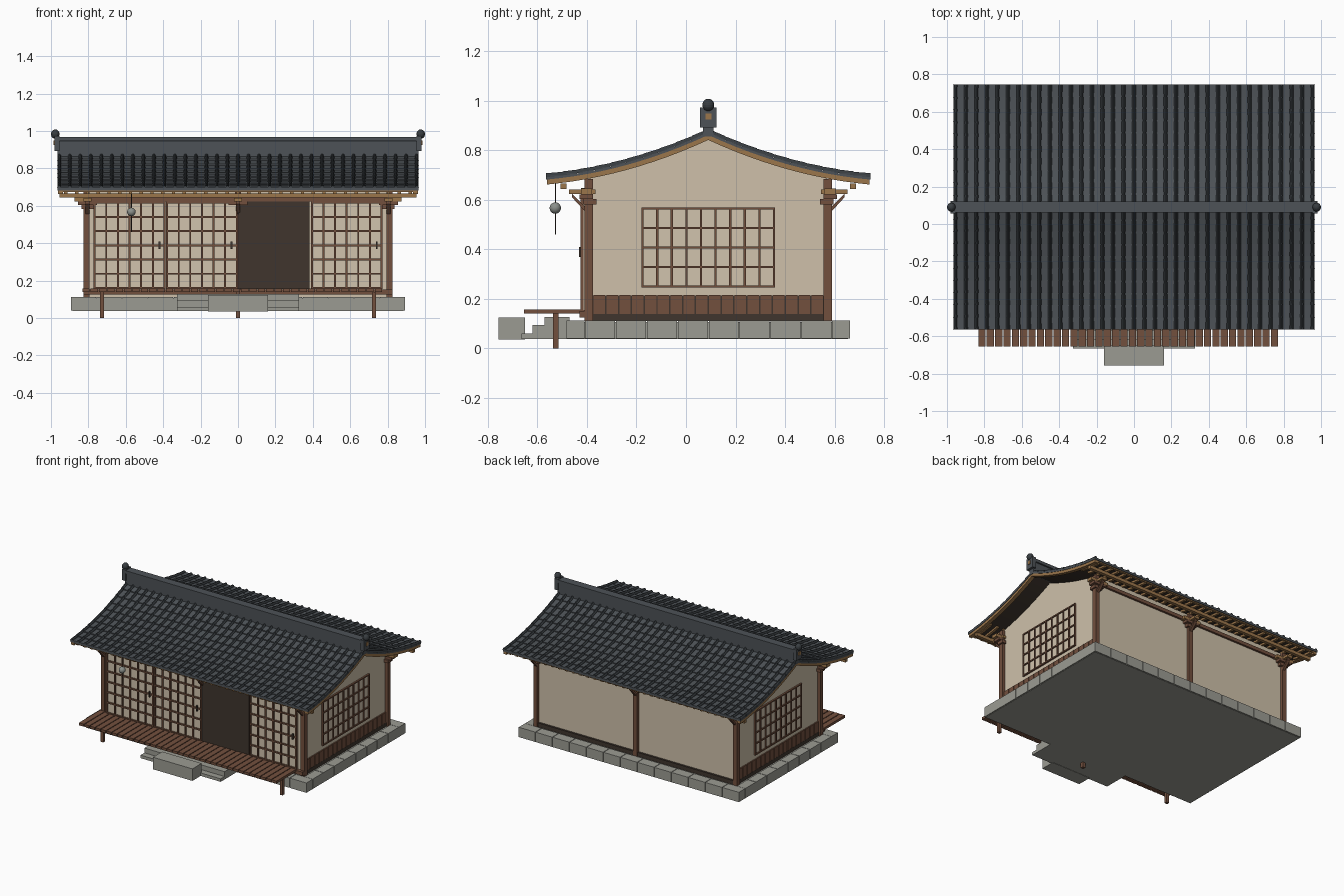
import bpy, bmesh, math
from mathutils import Matrix

if "Cube" in bpy.data.objects:
    bpy.data.objects.remove(bpy.data.objects["Cube"])

def material(name, rgb):
    m = bpy.data.materials.new(name)
    m.diffuse_color = (*rgb, 1)
    m.use_nodes = True
    m.node_tree.nodes["Principled BSDF"].inputs["Base Color"].default_value = m.diffuse_color
    return m

SLATE = material("slate tile", (0.075, 0.085, 0.095))
DARKSLATE = material("dark slate", (0.04, 0.047, 0.053))
PLASTER = material("plaster", (0.62, 0.53, 0.40))
PAPER = material("paper", (0.64, 0.55, 0.42))
WOOD = material("brown wood", (0.17, 0.08, 0.048))
LIGHTWOOD = material("light wood", (0.33, 0.18, 0.07))
DARKWOOD = material("dark wood", (0.05, 0.036, 0.027))
STONE = material("stone", (0.33, 0.33, 0.29))
METAL = material("metal", (0.26, 0.28, 0.26))

YC = 0.09          # ridge line
HALF = 0.655       # ridge to eave
RX = 0.965         # roof half length

def finish(name, bm, mat):
    bmesh.ops.recalc_face_normals(bm, faces=bm.faces)
    me = bpy.data.meshes.new(name)
    bm.to_mesh(me)
    bm.free()
    me.materials.append(mat)
    ob = bpy.data.objects.new(name, me)
    bpy.context.collection.objects.link(ob)
    return ob

def boxes(name, mat, items):
    bm = bmesh.new()
    for x0, x1, y0, y1, z0, z1 in items:
        m = Matrix.Translation(((x0+x1)/2, (y0+y1)/2, (z0+z1)/2)) @ Matrix.Diagonal((x1-x0, y1-y0, z1-z0, 1))
        bmesh.ops.create_cube(bm, size=1, matrix=m)
    return finish(name, bm, mat)

def prisms(name, mat, outline, spans):
    """Extrude a closed (y, z) outline along x for every (x0, x1) span."""
    bm = bmesh.new()
    for x0, x1 in spans:
        a = [bm.verts.new((x0, y, z)) for y, z in outline]
        b = [bm.verts.new((x1, y, z)) for y, z in outline]
        bm.faces.new(a)
        bm.faces.new(b[::-1])
        for i in range(len(a)):
            j = (i+1) % len(a)
            bm.faces.new((a[i], b[i], b[j], a[j]))
    return finish(name, bm, mat)

def roof_z(d):
    return 0.888 - 0.46*d + 0.282*d*d

def band(d0, d1, top, bottom, s, n=12):
    """Strip that follows the roof curve on side s, between two depths."""
    ds = [d0 + (d1-d0)*i/n for i in range(n+1)]
    return [(YC+s*d, roof_z(d)-top) for d in ds] + [(YC+s*d, roof_z(d)-bottom) for d in ds[::-1]]

def lattice(u0, u1, z0, z1, cols, rows, w):
    """Bars as (u0, u1, z0, z1) with a full border."""
    out = []
    for i in range(cols+1):
        u = u0 + w/2 + (u1-u0-w)*i/cols
        out.append((u-w/2, u+w/2, z0, z1))
    for i in range(rows+1):
        z = z0 + w/2 + (z1-z0-w)*i/rows
        out.append((u0, u1, z-w/2, z+w/2))
    return out

# Stone foundation with edging blocks
boxes("foundation", STONE, [(-0.885, 0.885, -0.475, 0.655, 0.038, 0.107)])
blocks, g = [], 0.002
for i in range(13):
    a, b = -0.895 + 1.79*i/13, -0.895 + 1.79*(i+1)/13
    blocks += [(a+g, b-g, -0.483, -0.41, 0.04, 0.112), (a+g, b-g, 0.59, 0.663, 0.04, 0.112)]
for i in range(8):
    a, b = -0.41 + i/8, -0.41 + (i+1)/8
    blocks += [(-0.895+g, -0.825, a+g, b-g, 0.04, 0.112), (0.825, 0.895-g, a+g, b-g, 0.04, 0.112)]
boxes("foundation_blocks", STONE, blocks)

# Entrance steps and stepping stone
boxes("entrance_steps", STONE, [(-0.325, 0.325, -0.665, -0.62, 0.038, 0.06),
                                (-0.325, 0.325, -0.62, -0.572, 0.038, 0.095),
                                (-0.325, 0.325, -0.572, -0.47, 0.038, 0.127)])
boxes("stepping_stone", STONE, [(-0.16, 0.16, -0.757, -0.65, 0.036, 0.124)])

# Veranda
n, p = 36, 1.608/36
boxes("veranda_planks", WOOD, [(-0.832+p*i, -0.832+p*(i+1)-0.006, -0.655, -0.41, 0.14, 0.158) for i in range(n)])
boxes("veranda_legs", WOOD, [(x-0.011, x+0.011, -0.538, -0.516, 0, 0.14) for x in (-0.727, 0, 0.727)])
boxes("veranda_beam", WOOD, [(-0.825, 0.825, -0.43, -0.405, 0.125, 0.152)])

# Walls: gable ends follow the underside of the roof
under = [(y, z) for y, z in band(0, 0.475, 0.04, 0.05, 1)[:13]]
gable = [(2*YC-y, z) for y, z in under[:0:-1]] + under + [(0.565, 0.11), (-0.385, 0.11)]
prisms("gable_walls", PLASTER, gable, [(-0.805, -0.785), (0.785, 0.805)])
boxes("back_wall", PLASTER, [(-0.80, 0.80, 0.55, 0.568, 0.11, 0.69)])
boxes("front_wall", PLASTER, [(-0.80, 0.80, -0.398, -0.38, 0.11, 0.69)])

# Posts and beams
boxes("posts", WOOD, [(x-0.016, x+0.016, y-0.017, y+0.017, 0.11, 0.685)
                      for x in (-0.81, 0, 0.81) for y in (-0.393, 0.573)])
boxes("wall_beams", WOOD, [(-0.80, 0.80, -0.425, -0.385, 0.622, 0.648), (-0.80, 0.80, 0.56, 0.583, 0.625, 0.65)])
boxes("sills", DARKWOOD, [(-0.80, 0.80, 0.56, 0.583, 0.11, 0.14), (-0.815, -0.79, -0.376, 0.556, 0.11, 0.138),
                          (0.79, 0.815, -0.376, 0.556, 0.11, 0.138)])

# Front sliding screens and the open doorway
screens = [(-0.772, -0.388), (-0.384, -0.002), (0.39, 0.772)]
boxes("screen_paper", PAPER, [(a, b, -0.416, -0.405, 0.155, 0.622) for a, b in screens])
boxes("screen_lattice", WOOD, [(u0, u1, -0.426, -0.414, z0, z1) for a, b in screens
                               for u0, u1, z0, z1 in lattice(a, b, 0.155, 0.622, 6, 6, 0.01)])
boxes("doorway", DARKWOOD, [(0.004, 0.383, -0.419, -0.41, 0.155, 0.622)])
boxes("screen_handles", DARKWOOD, [(x-0.005, x+0.005, -0.432, -0.42, 0.37, 0.41) for x in (-0.42, -0.035, 0.742)])

# Side windows and wainscot on both gables
paper, bars, boards, seams = [], [], [], []
for s in (-1, 1):
    def span(a, b):
        return tuple(sorted((s*a, s*b)))
    paper.append((*span(0.80, 0.809), -0.178, 0.358, 0.248, 0.568))
    bars += [(*span(0.80, 0.817), *q) for q in lattice(-0.18, 0.36, 0.246, 0.57, 9, 4, 0.009)]
    seams.append((*span(0.80, 0.809), -0.376, 0.556, 0.138, 0.213))
    for i in range(18):
        a = -0.376 + 0.932*i/18
        boards.append((*span(0.80, 0.814), a+0.003, a+0.932/18-0.003, 0.136, 0.215))
boxes("window_paper", PAPER, paper)
boxes("window_lattice", WOOD, bars)
boxes("wainscot_boards", WOOD, boards)
boxes("wainscot_backing", DARKWOOD, seams)

# Stacked brackets and braces on every post, mirrored about the ridge line
arms, blocks = [], []
for x in (-0.805, 0, 0.805):
    for s in (-1, 1):
        def yb(a, b):
            return tuple(sorted((YC+s*a, YC+s*b)))
        arms += [(x-0.07, x+0.07, *yb(0.47, 0.515), 0.622, 0.645), (x-0.022, x+0.022, *yb(0.455, 0.563), 0.624, 0.642)]
        blocks += [(x-0.05, x+0.05, *yb(0.465, 0.52), 0.604, 0.622), (x-0.032, x+0.032, *yb(0.452, 0.505), 0.582, 0.604)]
boxes("bracket_arms", LIGHTWOOD, arms)
boxes("bracket_blocks", WOOD, blocks)
for s, nm in ((-1, "front"), (1, "back")):
    prisms(nm+"_bracket_braces", WOOD, [(YC+s*y, z) for y, z in ((0.495, 0.55), (0.55, 0.61), (0.55, 0.625), (0.495, 0.57))],
           [(x-0.01, x+0.01) for x in (-0.805, 0, 0.805)])
boxes("eave_purlins", LIGHTWOOD, [(-0.955, 0.955, YC+s*0.585-0.012, YC+s*0.585+0.012, 0.643, 0.666) for s in (-1, 1)])

# Roof: deck, rafters, gable boards, stepped tiles and tile rolls
ROWS, COLS = 10, 34
for s, nm in ((-1, "front"), (1, "back")):
    prisms(nm+"_roof_deck", DARKWOOD, band(0, HALF-0.01, 0.018, 0.032, s), [(-0.95, 0.95)])
    prisms(nm+"_rafters", LIGHTWOOD, band(0.47, HALF-0.015, 0.03, 0.046, s, 4),
           [(-0.92+1.84*i/32-0.009, -0.92+1.84*i/32+0.009) for i in range(33)])
    prisms(nm+"_gable_boards", LIGHTWOOD, band(0, HALF-0.003, 0.022, 0.046, s), [(-0.962, -0.935), (0.935, 0.962)])
    prisms(nm+"_eave_board", LIGHTWOOD, band(HALF-0.02, HALF-0.006, 0.024, 0.034, s, 1), [(-0.94, 0.94)])
    step = HALF/ROWS
    outline = []
    for r in range(ROWS):
        outline += [(YC+s*r*step, roof_z(r*step)-0.017), (YC+s*(r+1)*step, roof_z((r+1)*step)-0.010)]
    outline += band(0, HALF, 0, 0.026, s)[13:]
    prisms(nm+"_pan_tiles", SLATE, outline, [(-RX, RX)])
    bm = bmesh.new()
    for c in range(COLS+1):
        x = -RX+0.01 + (2*RX-0.02)*c/COLS
        for r in range(ROWS):
            rings = []
            for d, rad, h in ((r*step, 0.009, 0.015), ((r+1)*step, 0.0115, 0.017)):
                rings.append([bm.verts.new((x+rad*math.cos(math.pi*k/5), YC+s*d,
                              roof_z(d)-0.016+h*math.sin(math.pi*k/5))) for k in range(6)])
            for k in range(5):
                bm.faces.new((rings[0][k], rings[0][k+1], rings[1][k+1], rings[1][k]))
            bm.faces.new(rings[1])
    finish(nm+"_tile_rolls", bm, DARKSLATE)

# Ridge with cap and end ornaments
boxes("ridge", SLATE, [(-RX, RX, YC-0.022, YC+0.022, 0.855, 0.942)])
boxes("ridge_cap", SLATE, [(-RX, RX, YC-0.029, YC+0.029, 0.945, 0.967)])
boxes("ridge_joint", DARKSLATE, [(-RX+0.004, RX-0.004, YC-0.018, YC+0.018, 0.94, 0.947)])
boxes("ridge_ends", SLATE, [(s*0.968-0.014, s*0.968+0.014, YC-0.033, YC+0.033, 0.893, 0.973) for s in (-1, 1)])
bm = bmesh.new()
for s in (-1, 1):
    bmesh.ops.create_uvsphere(bm, u_segments=16, v_segments=10, radius=0.024,
                              matrix=Matrix.Translation((s*0.977, YC, 0.983)) @ Matrix.Diagonal((0.95, 1, 1.05, 1)))
finish("ridge_finials", bm, DARKSLATE)
boxes("ridge_studs", LIGHTWOOD, [(s*0.983-0.004, s*0.983+0.004, YC-0.012, YC+0.012, 0.925, 0.949) for s in (-1, 1)])

# Hanging chime under the front eave
bm = bmesh.new()
bmesh.ops.create_uvsphere(bm, u_segments=16, v_segments=10, radius=0.023, matrix=Matrix.Translation((-0.57, -0.528, 0.567)))
bell = finish("chime_bell", bm, METAL)
for poly in bell.data.polygons:
    poly.use_smooth = True
boxes("chime_cord", DARKWOOD, [(-0.572, -0.568, -0.53, -0.526, 0.46, 0.675)])
